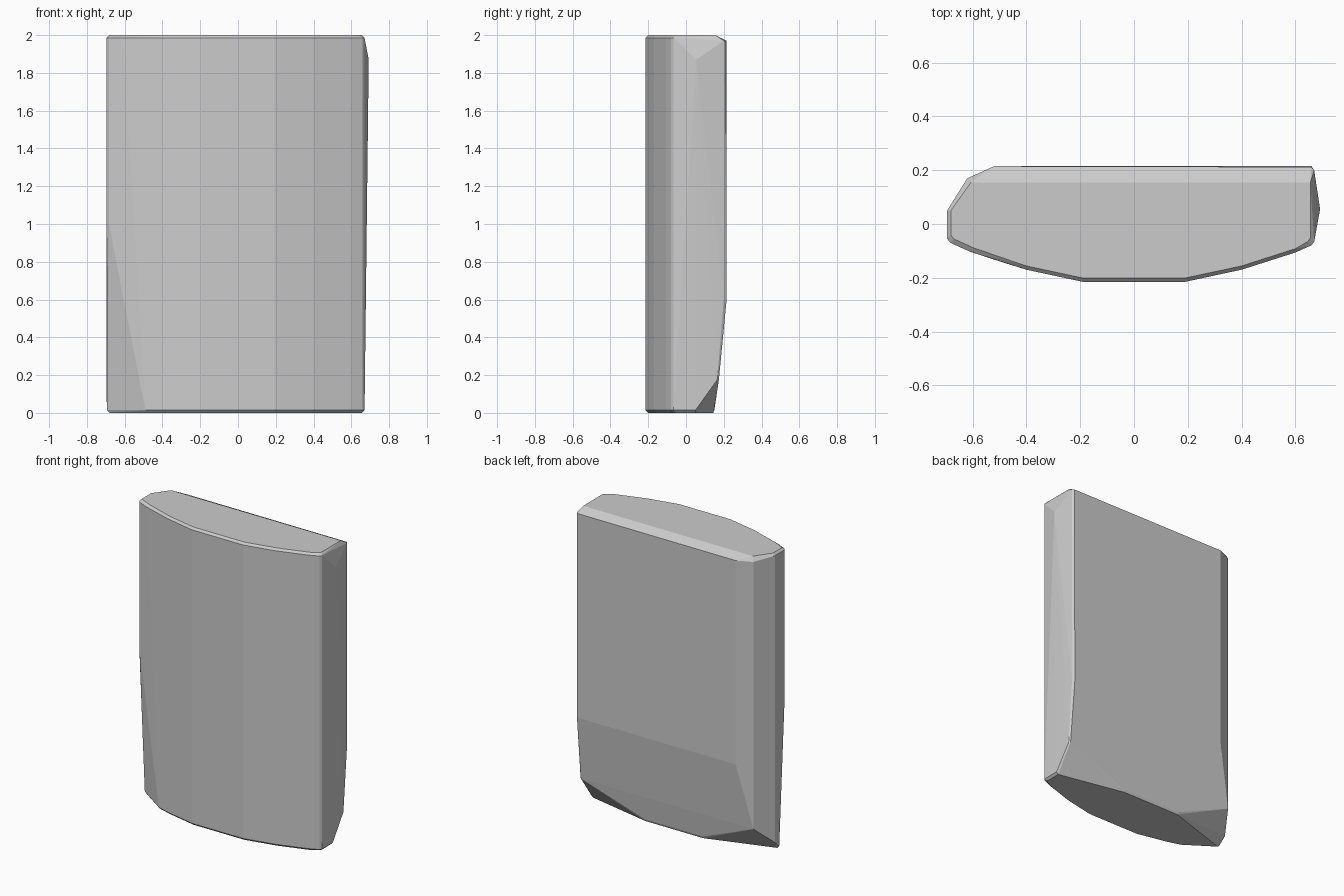
import bpy, bmesh, math
from mathutils import Vector

if "Cube" in bpy.data.objects:
    bpy.data.objects.remove(bpy.data.objects["Cube"])

RIM = 0.014

# shared bowed front, left to right
front = [(-0.4, -0.17), (-0.19, -0.215), (0.19, -0.215), (0.4, -0.17),
         (0.6, -0.106), (0.66, -0.079), (0.67, -0.066)]
front_left = [(-0.695, -0.055), (-0.683, -0.07), (-0.61, -0.103)]
back_left = [(-0.52, 0.215), (-0.62, 0.17), (-0.695, 0.05)]
top = front_left + front + [(0.67, 0.2), (0.66, 0.212)] + back_left
bottom = [(-0.693, 0.0), (-0.49, -0.142)] + front + [(0.67, 0.05), (0.2, 0.15), (-0.23, 0.15)]


def ring(outline, z):
    return [Vector((x, y, z)) for x, y in outline]


def inset(outline, z, y_max):
    """Outline pulled in by the rim width, for the narrow rounded rim."""
    out = []
    for x, y in outline:
        dx = RIM if x > 0.6 else -RIM if x < -0.6 else 0
        dy = RIM if y < -0.05 else 0
        out.append(Vector((x - dx, min(y + dy, y_max), z)))
    return out


# Top cap with sloped back rim, and bottom cap
points = inset(top, 2.0, 0.155) + ring(top, 1.97)
points += ring([p for p in top if p[1] < 0.1], 1.986)
points += inset(bottom, 0.0, 0.144) + ring(bottom, 0.014)

# Lower front-left cut starts here, tapering toward the base
points += ring(front_left, 1.0)
# Lower back slope
points += ring([(0.66, 0.215), (0.67, 0.2), (-0.52, 0.215)], 0.6)
points += ring([(0.66, 0.174), (0.668, 0.165), (-0.62, 0.17)], 0.175)
points += ring([(-0.695, 0.05)], 0.06)
# Peak of the right side
points += ring([(0.692, 0.055)], 1.87)

# Faceted slab as the hull of its profiles
bm = bmesh.new()
for p in points:
    bm.verts.new(p)
bmesh.ops.remove_doubles(bm, verts=bm.verts, dist=0.0005)
hull = bmesh.ops.convex_hull(bm, input=bm.verts)
spare = {e for e in hull["geom_interior"] + hull["geom_unused"]
         if isinstance(e, bmesh.types.BMVert)}
bmesh.ops.delete(bm, geom=list(spare), context='VERTS')
bmesh.ops.dissolve_limit(bm, angle_limit=math.radians(1), verts=bm.verts, edges=bm.edges)
bmesh.ops.recalc_face_normals(bm, faces=bm.faces)

mesh = bpy.data.meshes.new("stone_slab")
bm.to_mesh(mesh)
bm.free()
slab = bpy.data.objects.new("stone_slab", mesh)
bpy.context.collection.objects.link(slab)
